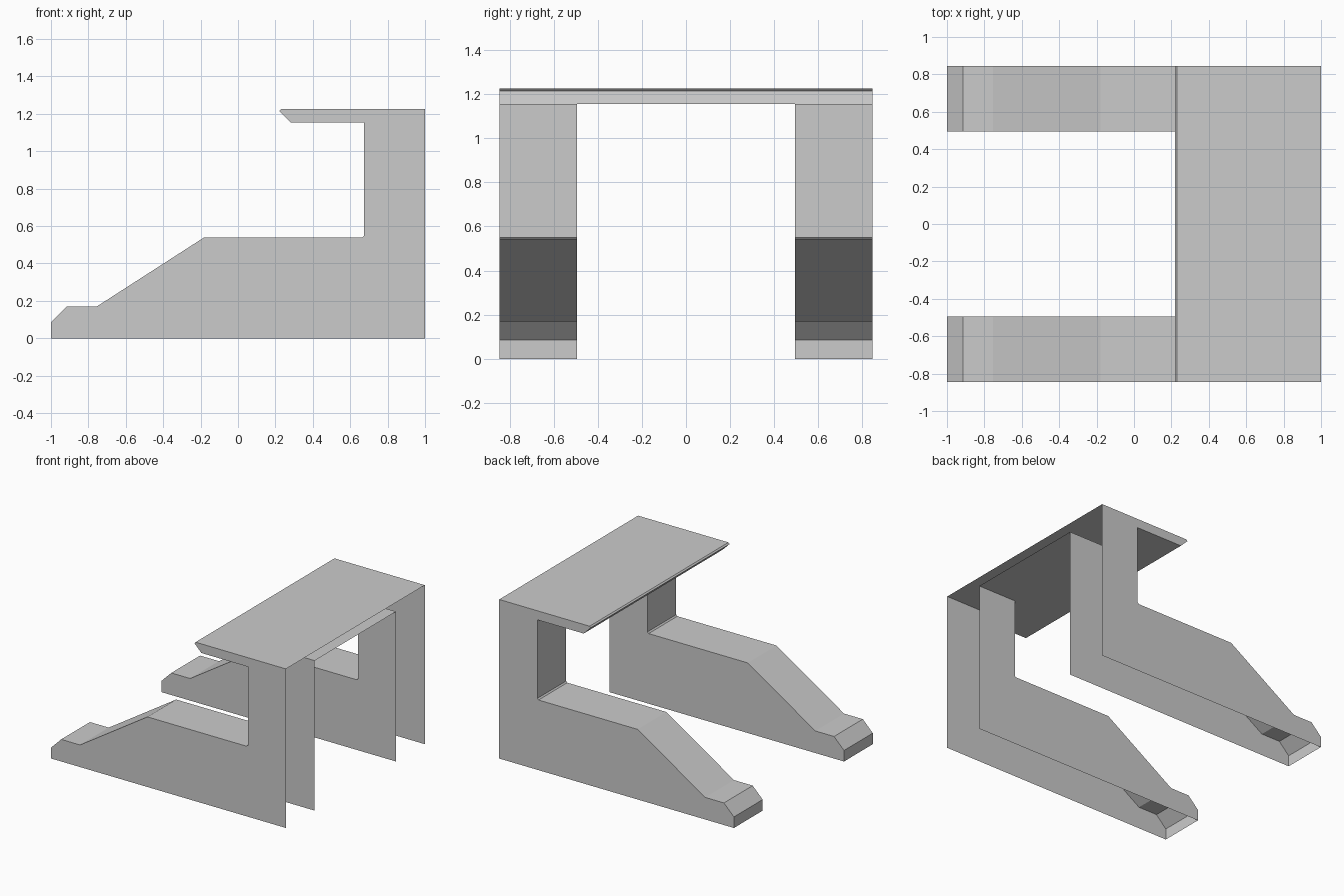
import bpy, bmesh

if "Cube" in bpy.data.objects:
    bpy.data.objects.remove(bpy.data.objects["Cube"])

OUT, INN = 0.845, 0.495   # outer and inner y of the legs


def make_object(name, build):
    bm = bmesh.new()
    build(bm)
    bmesh.ops.remove_doubles(bm, verts=bm.verts, dist=1e-5)
    me = bpy.data.meshes.new(name)
    bm.to_mesh(me)
    bm.free()
    ob = bpy.data.objects.new(name, me)
    bpy.context.collection.objects.link(ob)
    return ob


def strip(bm, path, y0, y1):
    # Sweep an open x/z path between two y positions
    a = [bm.verts.new((x, y0, z)) for x, z in path]
    b = [bm.verts.new((x, y1, z)) for x, z in path]
    for i in range(len(path) - 1):
        bm.faces.new((a[i], b[i], b[i + 1], a[i + 1]))


def panel(bm, outline, y, facing):
    # Flat side panel whose normal points along facing * y
    f = bm.faces.new([bm.verts.new((x, y, z)) for x, z in outline])
    f.normal_update()
    if f.normal.y * facing < 0:
        f.normal_flip()


# Leg: thin shell, open at the back, underneath and into the shelf
leg_path = [(-1, 0), (-1, 0.085), (-0.915, 0.17), (-0.755, 0.17),
            (-0.18, 0.54), (0.665, 0.54), (0.675, 0.55), (0.675, 1.155)]
leg_outline = leg_path + [(1, 1.155), (1, 0)]


def leg(side):
    def build(bm):
        y0, y1 = sorted((side * INN, side * OUT))
        # path rises in z, so low-to-high y order faces outward
        strip(bm, leg_path, y1, y0)
        panel(bm, leg_outline, side * OUT, side)
        panel(bm, leg_outline, side * INN, -side)
    return build


make_object("left_leg", leg(1))
make_object("right_leg", leg(-1))

# Shelf: hollow slab with a chamfered front lip, open at the back
lip = [(0.28, 1.155), (0.22, 1.215), (0.23, 1.225), (1, 1.225)]


def shelf(bm):
    strip(bm, lip, OUT, -OUT)
    strip(bm, [(1, 1.155), (0.28, 1.155)], INN, -INN)
    for s in (1, -1):
        y0, y1 = sorted((s * INN, s * OUT))
        strip(bm, [(0.675, 1.155), (0.28, 1.155)], y1, y0)
        panel(bm, lip + [(1, 1.155)], s * OUT, s)
    bmesh.ops.recalc_face_normals(bm, faces=[])


top = make_object("top_shelf", shelf)


# Make strip normals point outward (away from the hollow inside)
def orient(ob, test):
    bm = bmesh.new()
    bm.from_mesh(ob.data)
    for f in bm.faces:
        f.normal_update()
        if test(f):
            f.normal_flip()
    bm.to_mesh(ob.data)
    bm.free()


for n in ("left_leg", "right_leg"):
    orient(bpy.data.objects[n],
           lambda f: abs(f.normal.y) < 0.5 and f.normal.z - f.normal.x < 0)
orient(top, lambda f: abs(f.normal.y) < 0.5 and
       (f.normal.z * (f.calc_center_median().z - 1.2) < 0))
